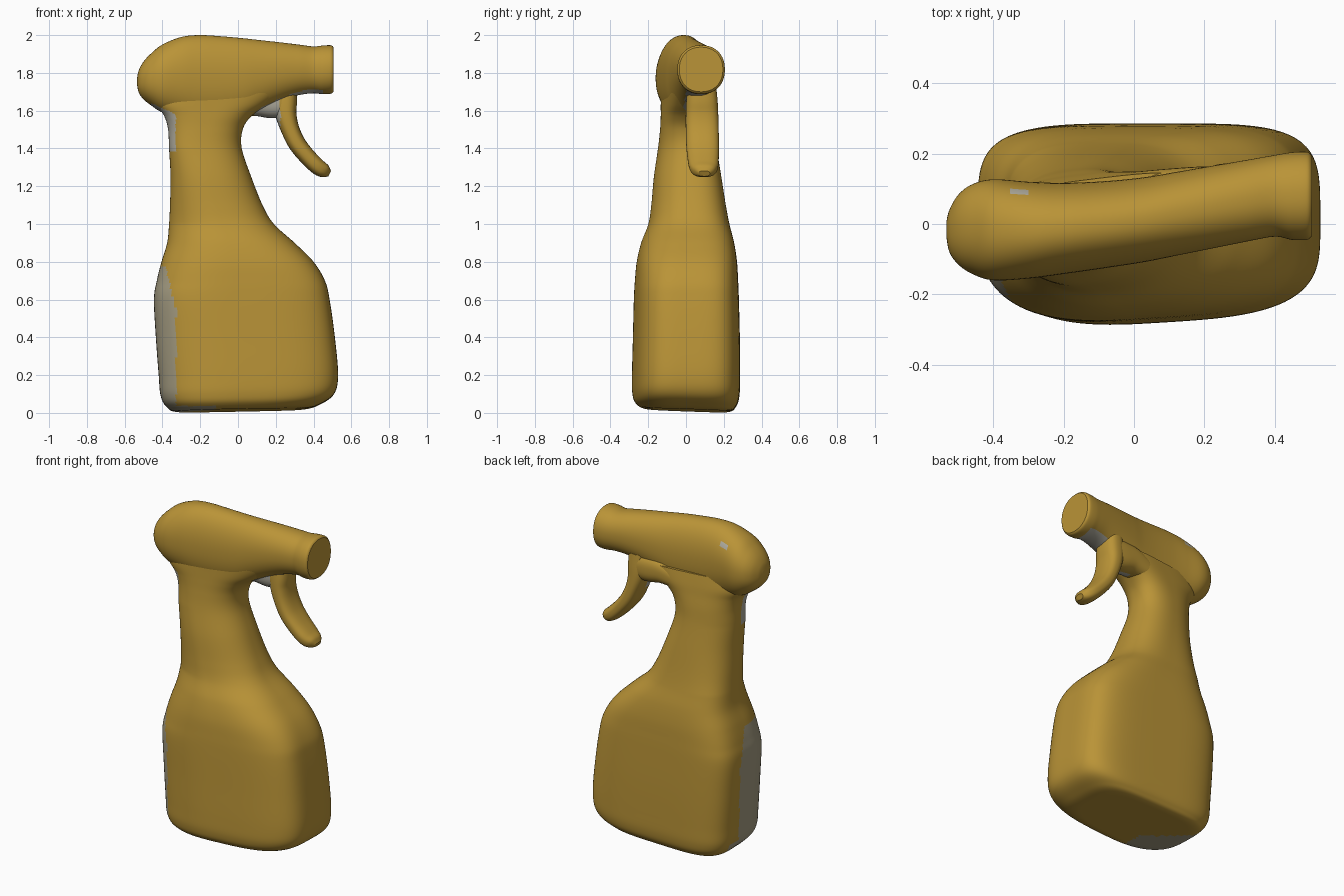
import bpy
import math
from mathutils import Vector

cube = bpy.data.objects.get("Cube")
if cube:
    bpy.data.objects.remove(cube, do_unlink=True)


def make_material(name, colour):
    mat = bpy.data.materials.new(name)
    mat.use_nodes = True
    mat.diffuse_color = colour
    shader = mat.node_tree.nodes["Principled BSDF"]
    shader.inputs["Base Color"].default_value = colour
    shader.inputs["Roughness"].default_value = 0.7
    return mat


ochre = make_material("ochre_plastic", (0.49, 0.295, 0.038, 1))
label_grey = make_material("olive_grey", (0.37, 0.33, 0.22, 1))
light_grey = make_material("light_grey", (0.43, 0.41, 0.34, 1))
OCHRE, LABEL, LIGHT = range(3)


def smooth_stations(stations, steps):
    """Catmull-Rom interpolation of every column of a station table."""
    result = []
    last = len(stations) - 1
    for i in range(last):
        a, b = stations[max(i - 1, 0)], stations[i]
        c, d = stations[i + 1], stations[min(i + 2, last)]
        for s in range(steps):
            t = s / steps
            result.append([
                0.5 * (2 * q + (r - p) * t + (2 * p - 5 * q + 4 * r - w) * t ** 2
                       + (3 * q - p - 3 * r + w) * t ** 3)
                for p, q, r, w in zip(a, b, c, d)])
    result.append(list(stations[-1]))
    return result


def superellipse(power, sides, uneven=0):
    """Unit outline; uneven squares the back and bevels the front corners."""
    points = []
    for k in range(sides):
        angle = math.tau * k / sides
        u, v = math.cos(angle), math.sin(angle)
        corner = 0.15 if v > 0 else -0.29 if u < 0 else -0.06
        n = power * (1 + uneven * corner)
        scale = (abs(u) ** n + abs(v) ** n) ** (-1 / n)
        points.append((u * scale, v * scale))
    return points


def loft(name, rings, colour_rule):
    """Skin a list of rings, cap both ends and paint faces by rule."""
    sides = len(rings[0])
    verts = [p for ring in rings for p in ring]
    faces = [list(range(sides))[::-1],
             list(range(len(verts) - sides, len(verts)))]
    for r in range(len(rings) - 1):
        for k in range(sides):
            n = (k + 1) % sides
            faces.append([r * sides + k, r * sides + n,
                          (r + 1) * sides + n, (r + 1) * sides + k])
    mesh = bpy.data.meshes.new(name)
    mesh.from_pydata(verts, [], faces)
    mesh.update()
    for mat in (ochre, label_grey, light_grey):
        mesh.materials.append(mat)
    for face in mesh.polygons:
        face.material_index = colour_rule(face.center, face.normal)
    obj = bpy.data.objects.new(name, mesh)
    bpy.context.collection.objects.link(obj)
    bpy.ops.object.select_all(action="DESELECT")
    obj.select_set(True)
    bpy.context.view_layer.objects.active = obj
    bpy.ops.object.shade_smooth_by_angle(angle=math.radians(40))


def on_nape(c):
    """Patch under the rear of the head, running down the neck."""
    return (-0.46 < c.x < -0.33 and c.y < -0.02
            and 1.39 < c.z < 1.64 - 0.45 * (c.x + 0.46))


# Bottle and neck: z, x min, x max, y min, y max, corner power
bottle_stations = [
    (0, -.1, .1, -.06, .06, 3),
    (0, -.32, .34, -.21, .22, 3.5),
    (.03, -.38, .44, -.268, .265, 3.7),
    (.09, -.41, .51, -.288, .283, 3.8),
    (.2, -.42, .53, -.29, .286, 3.8),
    (.4, -.435, .513, -.285, .285, 3.8),
    (.6, -.445, .485, -.28, .28, 3.8),
    (.7, -.43, .46, -.275, .276, 3.6),
    (.8, -.405, .40, -.266, .27, 3.3),
    (.9, -.375, .30, -.243, .255, 3),
    (1, -.365, .19, -.205, .23, 2.7),
    (1.1, -.36, .13, -.187, .21, 2.5),
    (1.25, -.357, .07, -.17, .185, 2.4),
    (1.4, -.365, .02, -.145, .16, 2.4),
    (1.5, -.37, .025, -.133, .15, 2.5),
    (1.57, -.39, .07, -.127, .142, 2.7),
    (1.63, -.43, .15, -.122, .137, 3),
    (1.7, -.45, .25, -.115, .13, 3),
]
bottle_rings = []
for z, x0, x1, y0, y1, power in smooth_stations(bottle_stations, 8):
    cx, cy = (x0 + x1) / 2, (y0 + y1) / 2
    # the front tapers, the base tilts, and the neck turns to follow the head
    turn = min(max((z - 1) / 0.4, 0), 1)
    base = max(0, 1 - max(z, 0) / 0.2)
    ring = []
    for u, v in superellipse(power, 144, 1 - turn):
        taper = 1 - 0.1 * (u + 0.3) * (1 - turn) if v < 0 else 1
        x = cx + u * (x1 - x0) / 2
        y = cy + v * taper * (y1 - y0) / 2 + 0.12 * turn * (x - cx)
        lift = base * (0.014 + 0.02 * x - 0.035 * y)
        ring.append(Vector((x, y, max(z, 0) + lift)))
    bottle_rings.append(ring)


def bottle_colour(c, n):
    rise = max(0, c.z - 0.55)
    side = -0.345 if c.z > 0.08 else -0.25
    label = (c.z < 0.78 and c.x < -0.328 - 0.25 * rise
             and c.x + c.y < side - 0.25 * rise)
    base = n.z < -0.75 and c.z < 0.1 and c.x < -0.12 and c.x + c.y < -0.22
    return LABEL if label or base else LIGHT if on_nape(c) else OCHRE


loft("bottle", bottle_rings, bottle_colour)

# Spray head: x, y min, y max, z min, z max
head_stations = [
    (-.534, -.035, .005, 1.735, 1.775),
    (-.525, -.08, .04, 1.695, 1.815),
    (-.5, -.115, .083, 1.66, 1.86),
    (-.46, -.142, .113, 1.628, 1.903),
    (-.4, -.16, .127, 1.59, 1.95),
    (-.3, -.155, .12, 1.56, 1.99),
    (-.2, -.142, .117, 1.54, 2),
    (-.08, -.125, .122, 1.54, 1.993),
    (.03, -.108, .133, 1.56, 1.983),
    (.12, -.09, .148, 1.605, 1.973),
    (.22, -.07, .165, 1.65, 1.962),
    (.32, -.05, .182, 1.682, 1.95),
    (.4, -.036, .196, 1.692, 1.94),
    (.45, -.045, .204, 1.687, 1.945),
    (.492, -.045, .205, 1.69, 1.946),
    (.506, -.035, .195, 1.7, 1.936),
]
head_rings = []
for x, y0, y1, z0, z1 in smooth_stations(head_stations, 8):
    head_rings.append([
        Vector((x, (y0 + y1) / 2 + u * (y1 - y0) / 2,
                (z0 + z1) / 2 + v * (z1 - z0) / 2))
        for u, v in superellipse(2.2, 80)])


def head_colour(c, n):
    belly = 0.1 < c.x < 0.45 and n.z < -0.8
    fleck = -0.355 < c.x < -0.305 and 0.085 < c.y < 0.112 and n.z > 0.4
    return LIGHT if belly or fleck or on_nape(c) else OCHRE


loft("spray_head", head_rings, head_colour)


def sweep(name, stations, colour_rule):
    """Sweep an oval along a path: x, z, half thickness, half width."""
    path = smooth_stations(stations, 6)
    rings = []
    for i, (x, z, thick, wide) in enumerate(path):
        before, after = path[max(i - 1, 0)], path[min(i + 1, len(path) - 1)]
        along = Vector((after[0] - before[0], 0, after[1] - before[1]))
        across = Vector((0, 1, 0))
        out = along.normalized().cross(across)
        middle = Vector((x, 0.082 + 0.05 * (x - 0.2), z))
        rings.append([middle + across * (u * wide) + out * (v * thick)
                      for u, v in superellipse(2.6, 40)])
    loft(name, rings, colour_rule)


def mount_colour(c, n):
    return LIGHT if 0.09 < c.x < 0.225 and c.y < 0.08 else OCHRE


# Web joining the trigger to the neck
sweep("trigger_mount", [
    (-.02, 1.62, .06, .075),
    (.09, 1.65, .08, .08),
    (.18, 1.65, .09, .082),
    (.25, 1.65, .085, .08),
], mount_colour)

# Curved trigger lever
sweep("trigger", [
    (.25, 1.73, .06, .075),
    (.25, 1.65, .062, .083),
    (.254, 1.58, .056, .086),
    (.275, 1.505, .049, .087),
    (.31, 1.43, .047, .087),
    (.36, 1.365, .045, .084),
    (.42, 1.305, .043, .077),
    (.46, 1.28, .036, .06),
    (.485, 1.267, .016, .03),
], mount_colour)
